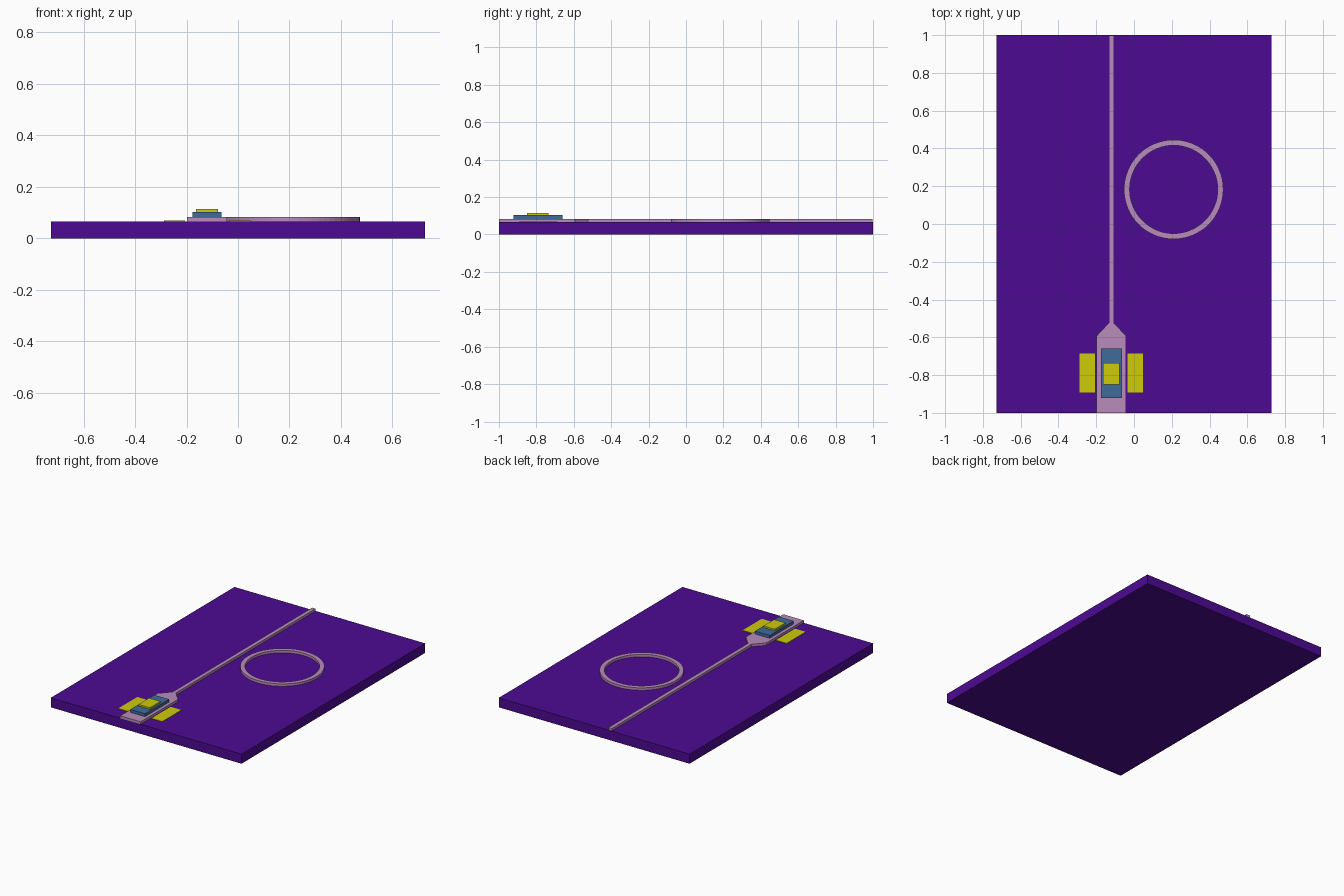
import bpy
import bmesh
import math

cube = bpy.data.objects.get("Cube")
if cube:
    bpy.data.objects.remove(cube, do_unlink=True)


def material(name, rgb):
    mat = bpy.data.materials.new(name)
    mat.use_nodes = True
    colour = (*rgb, 1.0)
    mat.diffuse_color = colour
    mat.node_tree.nodes["Principled BSDF"].inputs["Base Color"].default_value = colour
    return mat


PURPLE = material("deep purple", (0.075, 0.003, 0.29))
MAUVE = material("mauve", (0.48, 0.26, 0.50))
BLUE = material("steel blue", (0.05, 0.145, 0.33))
YELLOW = material("yellow", (0.62, 0.60, 0.003))


def add_object(name, bm, mat):
    bmesh.ops.recalc_face_normals(bm, faces=bm.faces)
    mesh = bpy.data.meshes.new(name)
    bm.to_mesh(mesh)
    bm.free()
    mesh.materials.append(mat)
    obj = bpy.data.objects.new(name, mesh)
    bpy.context.collection.objects.link(obj)
    return obj


def prism(name, outline, z0, z1, mat):
    """Extrude a flat outline from z0 up to z1."""
    bm = bmesh.new()
    face = bm.faces.new([bm.verts.new((x, y, z0)) for x, y in outline])
    top = bmesh.ops.extrude_face_region(bm, geom=[face])["geom"]
    verts = [v for v in top if isinstance(v, bmesh.types.BMVert)]
    bmesh.ops.translate(bm, verts=verts, vec=(0, 0, z1 - z0))
    return add_object(name, bm, mat)


def box(name, xc, half_width, y0, y1, z0, z1, mat):
    a, b = xc - half_width, xc + half_width
    return prism(name, [(a, y0), (b, y0), (b, y1), (a, y1)], z0, z1, mat)


def flat_ring(name, centre, inner, outer, z0, z1, segments, mat):
    """Spin a rectangular section around a vertical axis."""
    bm = bmesh.new()
    loops = []
    for r, z in ((inner, z0), (outer, z0), (outer, z1), (inner, z1)):
        loops.append([bm.verts.new((centre[0] + r * math.cos(math.tau * i / segments),
                                    centre[1] + r * math.sin(math.tau * i / segments), z))
                      for i in range(segments)])
    for k in range(4):
        a, b = loops[k], loops[(k + 1) % 4]
        for i in range(segments):
            j = (i + 1) % segments
            bm.faces.new((a[i], a[j], b[j], b[i]))
    return add_object(name, bm, mat)


AXIS = -0.12        # centre line of the straight track and stack
BASE, TRACK, BLOCK, CAP = 0.066, 0.083, 0.103, 0.114

# Base slab
box("base_slab", 0, 0.727, -1, 1, 0, BASE, PURPLE)

# Wide strip tapering into a long narrow track
half = [(0.078, -1), (0.078, -0.593), (0.013, -0.523), (0.013, 0.997)]
outline = [(AXIS + w, y) for w, y in half] + [(AXIS - w, y) for w, y in reversed(half)]
prism("tapered_track", outline, BASE, TRACK, MAUVE)

# Ring beside the track
flat_ring("ring_track", (0.21, 0.183), 0.233, 0.263, BASE, TRACK, 64, MAUVE)

# Stacked block and top contact
box("stack_block", AXIS, 0.056, -0.922, -0.66, TRACK, BLOCK, BLUE)
box("top_contact", AXIS, 0.043, -0.85, -0.735, BLOCK, CAP, YELLOW)

# Thin contact pads on either side
for side, label in ((-1, "right"), (1, "left")):
    box(f"{label}_contact_pad", AXIS + side * 0.127, 0.041, -0.893, -0.686,
        BASE, BASE + 0.003, YELLOW)
